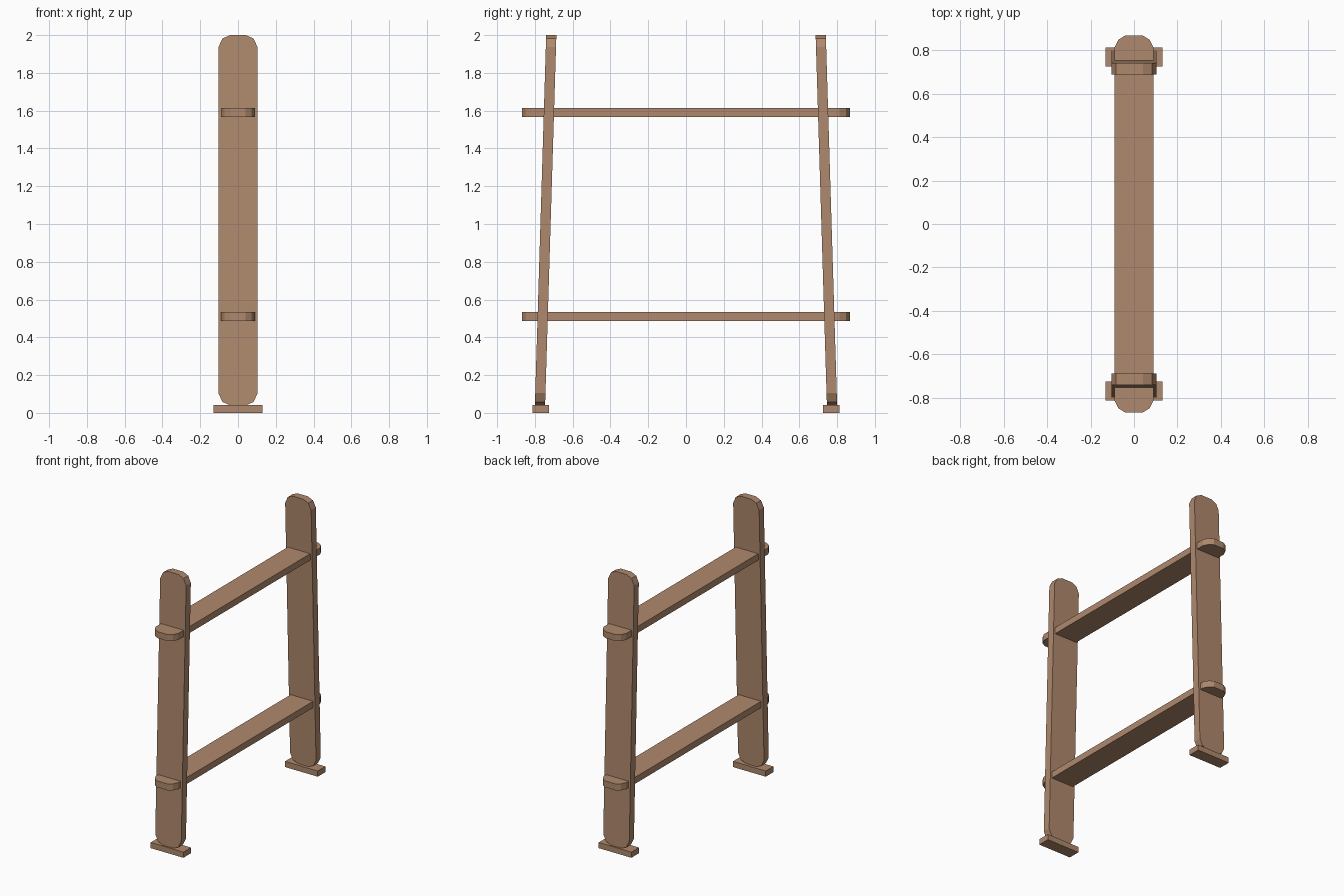
import bpy

if "Cube" in bpy.data.objects:
    bpy.data.objects.remove(bpy.data.objects["Cube"])

wood = bpy.data.materials.new("brown wood")
wood.diffuse_color = (0.43, 0.25, 0.153, 1)
wood.use_nodes = True
wood.node_tree.nodes["Principled BSDF"].inputs["Base Color"].default_value = wood.diffuse_color


def prism(name, outline, place_a, place_b):
    """Solid between two placed copies of a 2D outline."""
    n = len(outline)
    verts = [place_a(u, v) for u, v in outline] + [place_b(u, v) for u, v in outline]
    faces = [list(range(n))[::-1], list(range(n, 2 * n))]
    faces += [[i, (i + 1) % n, (i + 1) % n + n, i + n] for i in range(n)]
    mesh = bpy.data.meshes.new(name)
    mesh.from_pydata(verts, [], faces)
    mesh.materials.append(wood)
    ob = bpy.data.objects.new(name, mesh)
    bpy.context.collection.objects.link(ob)
    # consistent outward normals
    import bmesh
    bm = bmesh.new()
    bm.from_mesh(mesh)
    bmesh.ops.recalc_face_normals(bm, faces=bm.faces)
    bm.to_mesh(mesh)
    bm.free()
    return ob


def rounded_plank(half_w, lo, hi, corner):
    """Plank outline with chamfer-rounded ends; corner = (x, inset) points."""
    right = [(x, lo + d) for x, d in corner] + [(x, hi - d) for x, d in corner[::-1]]
    return right + [(-x, v) for x, v in right[::-1]]


post = rounded_plank(0.104, 0.04, 2.0, [(0.042, 0), (0.082, 0.018), (0.104, 0.064)])
rail = rounded_plank(0.09, -0.868, 0.868, [(0.04, 0), (0.072, 0.02), (0.09, 0.055)])
foot = [(-0.131, 0.725), (0.131, 0.725), (0.131, 0.812), (-0.131, 0.812)]

for s, side in ((-1, "front"), (1, "back")):
    # leaning upright board
    def lean(offset):
        return lambda x, z: (x, s * (0.773 - 0.0305 * (z - 0.04) + offset), z)
    prism(side + "_upright", post, lean(-0.027), lean(0.027))
    # foot block
    prism(side + "_foot", foot, lambda x, y: (x, s * y, 0), lambda x, y: (x, s * y, 0.041))

# cross boards passing through the uprights
for name, z in (("lower_rail", 0.486), ("upper_rail", 1.567)):
    prism(name, rail, lambda x, y: (x, y, z), lambda x, y: (x, y, z + 0.047))
